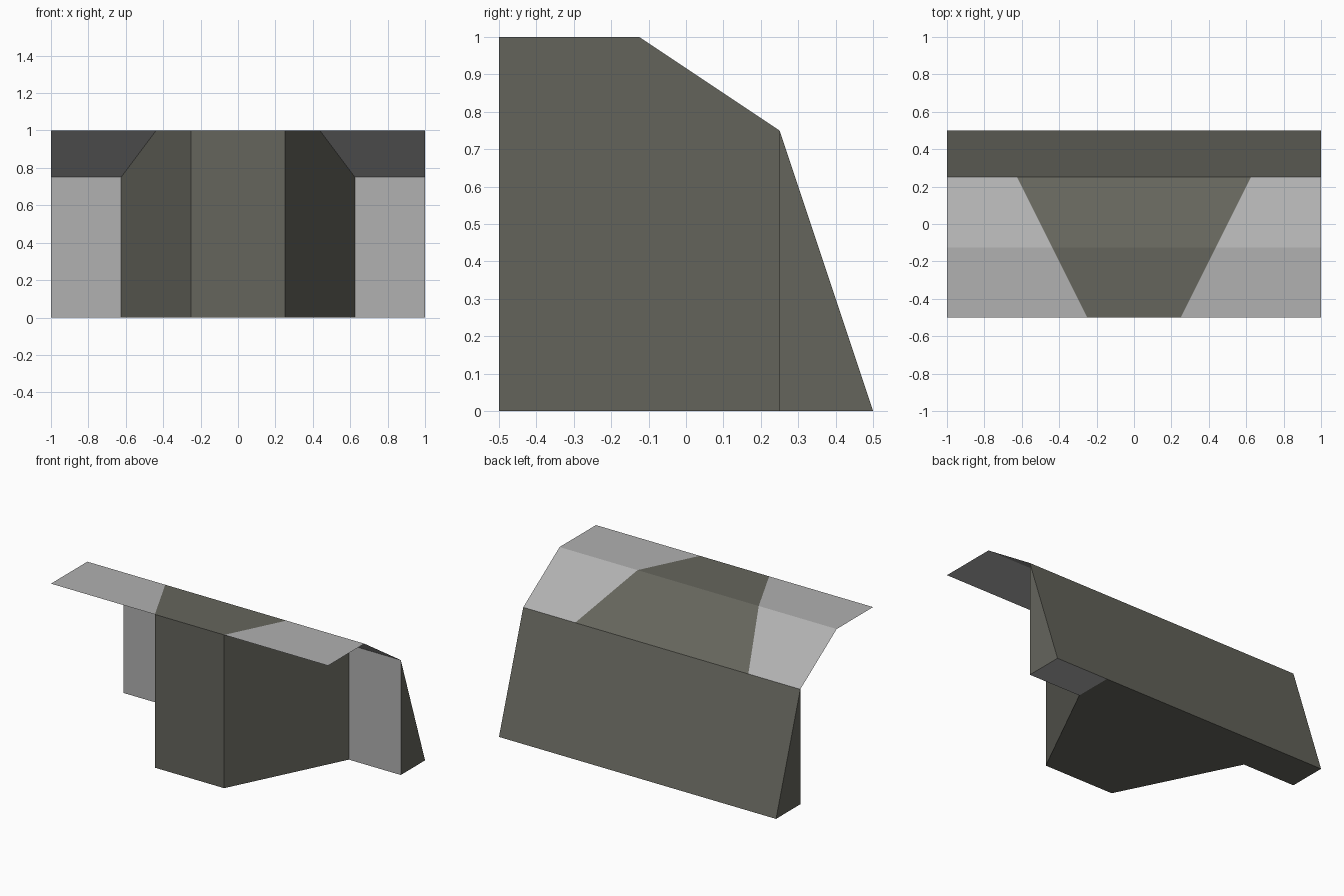
import bpy, bmesh

if "Cube" in bpy.data.objects:
    bpy.data.objects.remove(bpy.data.objects["Cube"])


def material(name, rgb):
    m = bpy.data.materials.new(name)
    m.diffuse_color = (*rgb, 1)
    m.use_nodes = True
    m.node_tree.nodes["Principled BSDF"].inputs["Base Color"].default_value = m.diffuse_color
    return m


DARK = material("dark olive grey", (0.130, 0.130, 0.108))
LIGHT = material("light grey", (0.44, 0.44, 0.44))


def half_width(y):
    """Half width of the flared core at depth y."""
    return 0.25 + 0.5 * (y + 0.5)


def loft(name, profile, columns, mats, closed=True, skip=None, rule=None):
    """Run a (y, z) profile through x columns, each a function of y."""
    bm = bmesh.new()
    rings = [[bm.verts.new((col(y), y, z)) for y, z in profile] for col in columns]
    n = len(profile)
    for a, b in zip(rings, rings[1:]):
        for i in range(n if closed else n - 1):
            j = (i + 1) % n
            bm.faces.new((a[i], a[j], b[j], b[i]))
    if closed:
        bm.faces.new(rings[0][::-1])
        bm.faces.new(rings[-1])
    bmesh.ops.recalc_face_normals(bm, faces=bm.faces)
    if not closed and sum(f.normal.z for f in bm.faces) < 0:
        bmesh.ops.reverse_faces(bm, faces=bm.faces)
    for f in bm.faces:
        if rule:
            f.material_index = rule(f)
    # remove hidden joint faces
    if skip:
        hidden = [f for f in bm.faces if skip(f)]
        bmesh.ops.delete(bm, geom=hidden, context='FACES_ONLY')
    me = bpy.data.meshes.new(name)
    bm.to_mesh(me)
    bm.free()
    for m in mats:
        me.materials.append(m)
    ob = bpy.data.objects.new(name, me)
    bpy.context.collection.objects.link(ob)
    return ob


def in_joint(f):
    c = f.calc_center_median()
    return abs(f.normal.y) > 0.99 and abs(c.y - 0.25) < 1e-4 and abs(c.x) < 0.1


def wall_rule(f):
    """Light front panels, plus the light underside patch on the right."""
    c = f.calc_center_median()
    return int(f.normal.y < -0.99 or (f.normal.z < -0.99 and c.x > 0.7))


# flared centre block with sloped top
loft("core_block",
     [(-0.5, 0), (0.25, 0), (0.25, 0.75), (-0.125, 1), (-0.5, 1)],
     [lambda y: -half_width(y), half_width], [DARK], skip=in_joint)

# wedge-shaped back wall
loft("back_wall", [(0.25, 0), (0.5, 0), (0.25, 0.75)],
     [lambda y, x=x: x for x in (-1, -0.625, 0.625, 1)],
     [DARK, LIGHT], skip=in_joint, rule=wall_rule)

# thin bent roof sheets either side of the core
for side, s in (("left", -1), ("right", 1)):
    loft(side + "_roof_sheet", [(-0.5, 1), (-0.125, 1), (0.25, 0.75)],
         [lambda y, s=s: s * half_width(y), lambda y, s=s: s],
         [LIGHT], closed=False)
